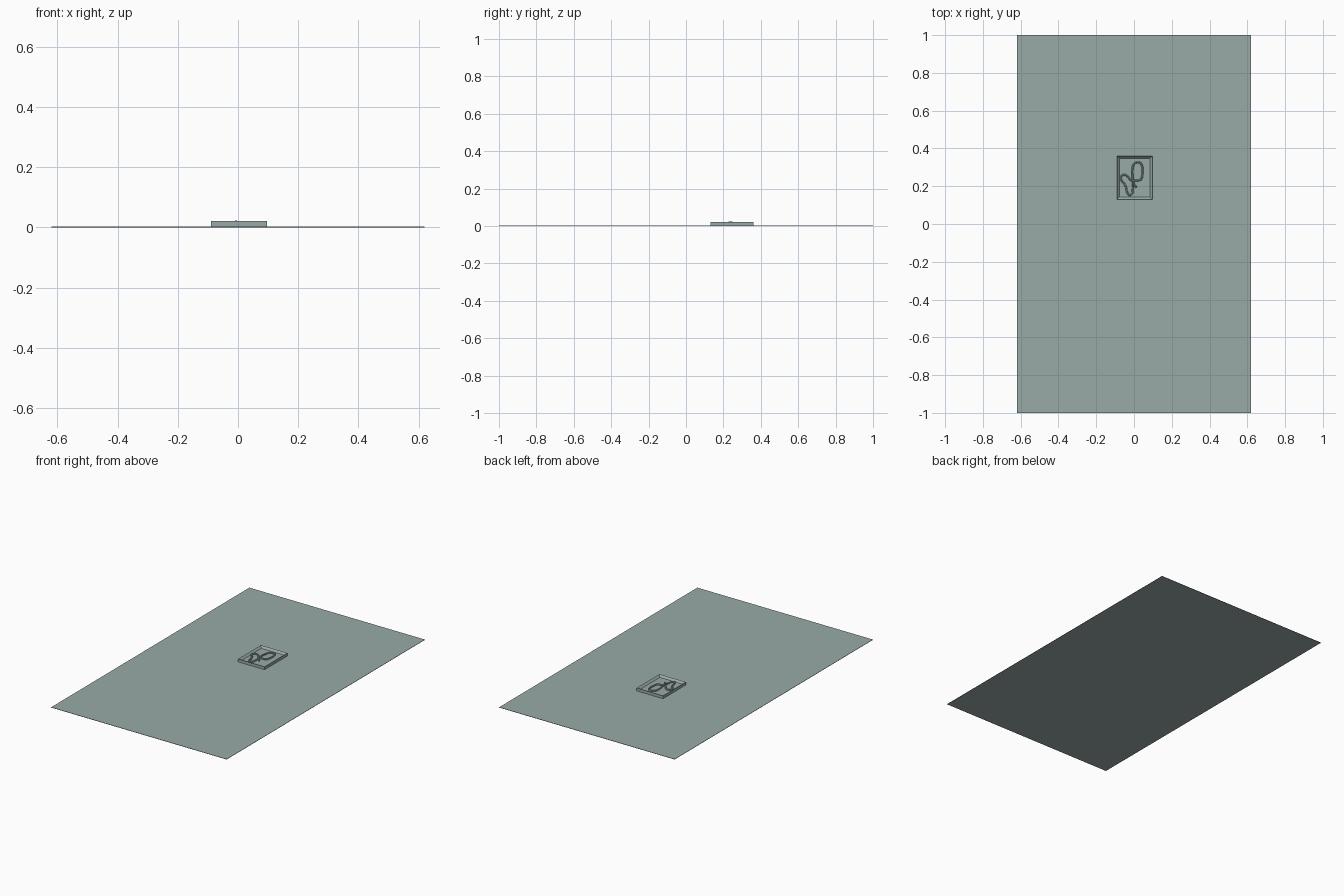
import bpy, bmesh

if "Cube" in bpy.data.objects:
    bpy.data.objects.remove(bpy.data.objects["Cube"])

mat = bpy.data.materials.new("grey_green")
mat.diffuse_color = (0.32, 0.41, 0.39, 1)
mat.use_nodes = True
mat.node_tree.nodes["Principled BSDF"].inputs["Base Color"].default_value = mat.diffuse_color


def box(name, x0, x1, y0, y1, z0, z1):
    bpy.ops.mesh.primitive_cube_add(size=1, location=((x0 + x1) / 2, (y0 + y1) / 2, (z0 + z1) / 2))
    o = bpy.context.object
    o.name = name
    o.scale = (x1 - x0, y1 - y0, z1 - z0)
    bpy.ops.object.transform_apply(location=False, rotation=False, scale=True)
    o.data.materials.append(mat)
    return o


def wire(name, pts, radius=0.005):
    cu = bpy.data.curves.new(name, 'CURVE')
    cu.dimensions = '3D'
    cu.bevel_depth = radius
    cu.bevel_resolution = 3
    cu.use_fill_caps = True
    sp = cu.splines.new('BEZIER')
    sp.bezier_points.add(len(pts) - 1)
    for bp, p in zip(sp.bezier_points, pts):
        bp.co = p
        bp.handle_left_type = bp.handle_right_type = 'AUTO'
    cu.materials.append(mat)
    o = bpy.data.objects.new(name, cu)
    bpy.context.collection.objects.link(o)
    bpy.context.view_layer.objects.active = o
    bpy.ops.object.select_all(action='DESELECT')
    o.select_set(True)
    bpy.ops.object.convert(target='MESH')
    bpy.ops.object.shade_smooth_by_angle()


# Large thin sheet
box("sheet", -0.62, 0.62, -1, 1, 0, 0.002)

# Shallow tray: inset the top of a block and push the floor down
tray = box("tray", -0.09, 0.097, 0.13, 0.36, 0.002, 0.021)
bm = bmesh.new()
bm.from_mesh(tray.data)
top = [f for f in bm.faces if f.normal.z > 0.9]
bmesh.ops.inset_region(bm, faces=top, thickness=0.017)
bmesh.ops.translate(bm, verts=top[0].verts, vec=(0, 0, -0.013))
bm.to_mesh(tray.data)
bm.free()

# Bent wires lying in the tray
z = 0.0125
wire("long_wire", [
    (0.012, 0.193, z), (-0.002, 0.226, z), (0.016, 0.230, z), (0.036, 0.236, z),
    (0.044, 0.262, z), (0.044, 0.300, z), (0.036, 0.320, z), (0.020, 0.327, z),
    (0.002, 0.320, z), (-0.007, 0.300, z), (-0.007, 0.235, 0.0185), (-0.007, 0.185, z),
    (-0.012, 0.160, z), (-0.024, 0.153, z), (-0.035, 0.165, z), (-0.042, 0.195, z),
    (-0.055, 0.220, z)])
wire("short_wire", [
    (-0.060, 0.222, z), (-0.070, 0.240, z), (-0.064, 0.257, z), (-0.048, 0.260, z),
    (-0.032, 0.250, z), (-0.020, 0.235, z), (-0.006, 0.228, z)])
